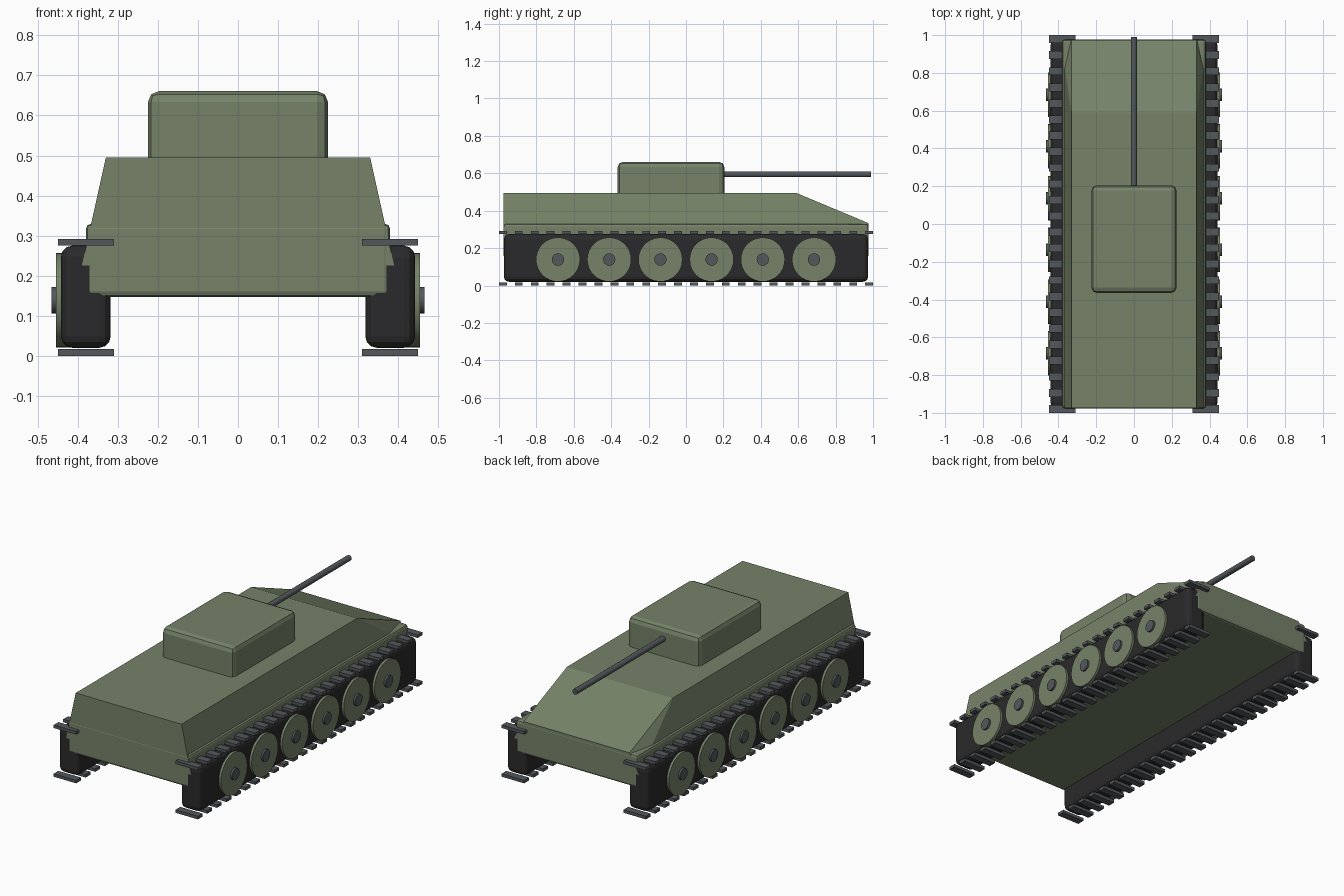
import bpy, bmesh, math

if "Cube" in bpy.data.objects:
    bpy.data.objects.remove(bpy.data.objects["Cube"])


def material(name, rgb):
    m = bpy.data.materials.new(name)
    m.diffuse_color = (*rgb, 1)
    m.use_nodes = True
    m.node_tree.nodes["Principled BSDF"].inputs["Base Color"].default_value = m.diffuse_color
    return m


OLIVE = material("olive paint", (0.18, 0.225, 0.14))
RUBBER = material("black rubber", (0.023, 0.023, 0.025))
STEEL = material("dark steel", (0.088, 0.098, 0.108))


def finish(name, bm, mat):
    bmesh.ops.recalc_face_normals(bm, faces=bm.faces)
    mesh = bpy.data.meshes.new(name)
    bm.to_mesh(mesh)
    bm.free()
    mesh.materials.append(mat)
    ob = bpy.data.objects.new(name, mesh)
    bpy.context.collection.objects.link(ob)
    return ob


def add_box(bm, x, y, z):
    """Box from (min, max) ranges."""
    verts = bmesh.ops.create_cube(bm, size=1)["verts"]
    for v in verts:
        for i, (a, b) in enumerate((x, y, z)):
            v.co[i] = a if v.co[i] < 0 else b


def box(name, x, y, z, mat, bevel, segments=2):
    bm = bmesh.new()
    add_box(bm, x, y, z)
    ob = finish(name, bm, mat)
    mod = ob.modifiers.new("bevel", "BEVEL")
    mod.width, mod.segments = bevel, segments
    return ob


def cylinder(name, start, end, axis, radius, sides, mat):
    """Cylinder between two points lying along axis 'x' or 'y'."""
    bpy.ops.mesh.primitive_cylinder_add(
        vertices=sides, radius=radius, depth=math.dist(start, end),
        location=[(a + b) / 2 for a, b in zip(start, end)],
        rotation=(0, math.pi / 2, 0) if axis == "x" else (math.pi / 2, 0, 0))
    ob = bpy.context.object
    ob.name = name
    ob.data.materials.append(mat)
    bpy.ops.object.shade_smooth_by_angle(angle=math.radians(30))
    return ob


# Lower hull tub
box("lower_hull", (-0.38, 0.38), (-0.976, 0.976), (0.147, 0.33), OLIVE, 0.014)

# Upper hull with sloped sides and a sloped nose
bm = bmesh.new()
section = [(0.39, -0.975, 0.225), (0.39, 0.975, 0.225), (0.33, 0.975, 0.334),
           (0.33, 0.59, 0.495), (0.33, -0.975, 0.495)]
L = [bm.verts.new((-x, y, z)) for x, y, z in section]
R = [bm.verts.new(p) for p in section]
for s in (L, R):
    bm.faces.new((s[0], s[1], s[3], s[4]))
    bm.faces.new((s[1], s[2], s[3]))
for i in range(5):
    j = (i + 1) % 5
    bm.faces.new((L[i], L[j], R[j], R[i]))
finish("upper_hull", bm, OLIVE)

# Turret and gun
box("turret", (-0.225, 0.225), (-0.365, 0.205), (0.44, 0.661), OLIVE, 0.028)
cylinder("gun_barrel", (0, 0.15, 0.595), (0, 0.99, 0.595), "y", 0.016, 16, STEEL)

# Running gear on both sides
for side, s in (("left", -1), ("right", 1)):
    def span(a, b):
        return tuple(sorted((s * a, s * b)))

    box(side + "_track", span(0.318, 0.442), (-0.974, 0.974), (0.02, 0.275),
        RUBBER, 0.028, 3)

    # Track pads along the top and bottom runs
    bm = bmesh.new()
    for i in range(24):
        y = -0.979 + i * 1.958 / 23
        for z in (0.0, 0.275):
            add_box(bm, span(0.31, 0.45), (y - 0.021, y + 0.021), (z, z + 0.017))
    bm.verts.ensure_lookup_table()
    finish(side + "_track_pads", bm, STEEL)

    # Road wheels with hubs
    for i in range(6):
        y = (i - 2.5) * 0.2738
        cylinder(f"{side}_wheel_{i + 1}", (s * 0.41, y, 0.139),
                 (s * 0.455, y, 0.139), "x", 0.118, 32, OLIVE)
        cylinder(f"{side}_hub_{i + 1}", (s * 0.43, y, 0.139),
                 (s * 0.466, y, 0.139), "x", 0.033, 16, STEEL)
